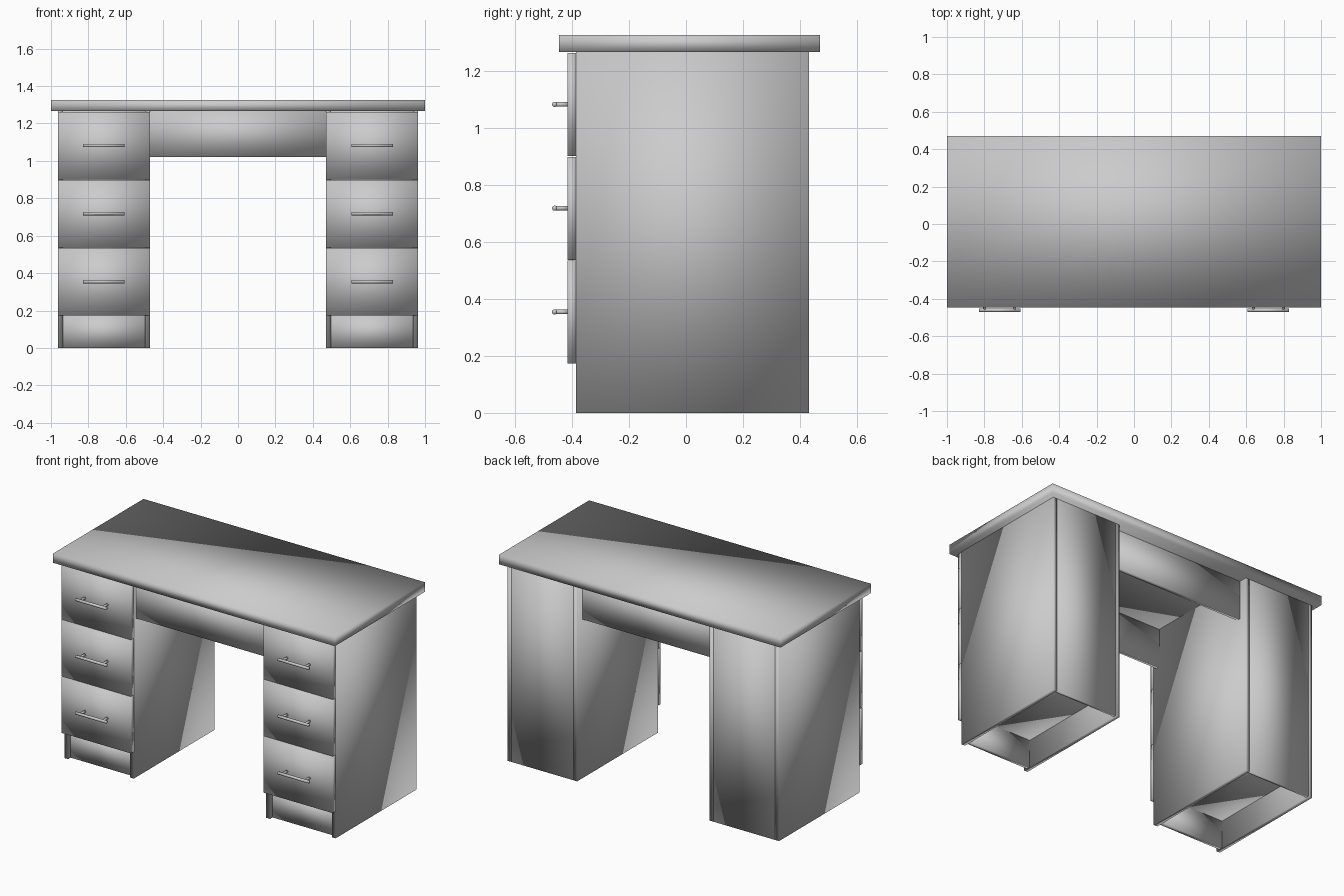
import bpy
import bmesh
from mathutils import Matrix, Vector

if "Cube" in bpy.data.objects:
    bpy.data.objects.remove(bpy.data.objects["Cube"])


def box(name, x, y, z):
    """Smooth-shaded box from (min, max) ranges on each axis."""
    bm = bmesh.new()
    bmesh.ops.create_cube(bm, size=1)
    for v in bm.verts:
        v.co = Vector([(r[0] + r[1]) / 2 + c * (r[1] - r[0])
                       for r, c in zip((x, y, z), v.co)])
    return finish(name, bm)


def rod(bm, a, b, radius, sides=16):
    """Add a capped cylinder running from a to b."""
    a, b = Vector(a), Vector(b)
    turn = (b - a).to_track_quat('Z', 'Y').to_matrix().to_4x4()
    bmesh.ops.create_cone(bm, cap_ends=True, segments=sides, radius1=radius,
                          radius2=radius, depth=(b - a).length,
                          matrix=Matrix.Translation((a + b) / 2) @ turn)


def finish(name, bm):
    for f in bm.faces:
        f.smooth = True
    mesh = bpy.data.meshes.new(name)
    bm.to_mesh(mesh)
    bm.free()
    ob = bpy.data.objects.new(name, mesh)
    bpy.context.collection.objects.link(ob)
    return ob


def handle(name, x, z):
    bm = bmesh.new()
    rod(bm, (x - 0.11, -0.461, z), (x + 0.11, -0.461, z), 0.009)
    for dx in (-0.08, 0.08):
        rod(bm, (x + dx, -0.461, z), (x + dx, -0.41, z), 0.008)
    finish(name, bm)


T = 0.027                      # board thickness
INNER, OUTER = 0.47, 0.963     # pedestal sides
FRONT, BACK = -0.385, 0.432    # pedestal depth
TOP = 1.266                    # underside of the desktop

# Desktop slab
box("desktop", (-1, 1), (-0.446, 0.47), (TOP, 1.326))

# Aprons across the knee space
box("front_apron", (-INNER, INNER), (-0.363, -0.336), (1.02, TOP))
box("back_apron", (-INNER, INNER), (0.353, 0.38), (1.02, TOP))

for side, s in (("left", -1), ("right", 1)):
    def span(a, b):
        return tuple(sorted((s * a, s * b)))

    # Pedestal carcass, open underneath
    inside = span(INNER + T, OUTER - T)
    box(side + "_outer_panel", span(OUTER - T, OUTER), (FRONT, BACK), (0, TOP))
    box(side + "_inner_panel", span(INNER, INNER + T), (FRONT, BACK), (0, TOP))
    box(side + "_back_panel", inside, (BACK - 0.018, BACK), (0, TOP))
    box(side + "_bottom_shelf", inside, (FRONT, BACK - 0.018), (0.175, 0.175 + T))
    box(side + "_kick_board", inside, (-0.36, -0.333), (0, 0.175))

    # Drawer fronts with bar handles
    for i in range(3):
        z0 = 0.173 + i * 0.364
        box(f"{side}_drawer_front_{i + 1}", span(INNER, OUTER),
            (-0.415, FRONT), (z0, z0 + 0.361))
        handle(f"{side}_handle_{i + 1}", s * 0.718, z0 + 0.181)
